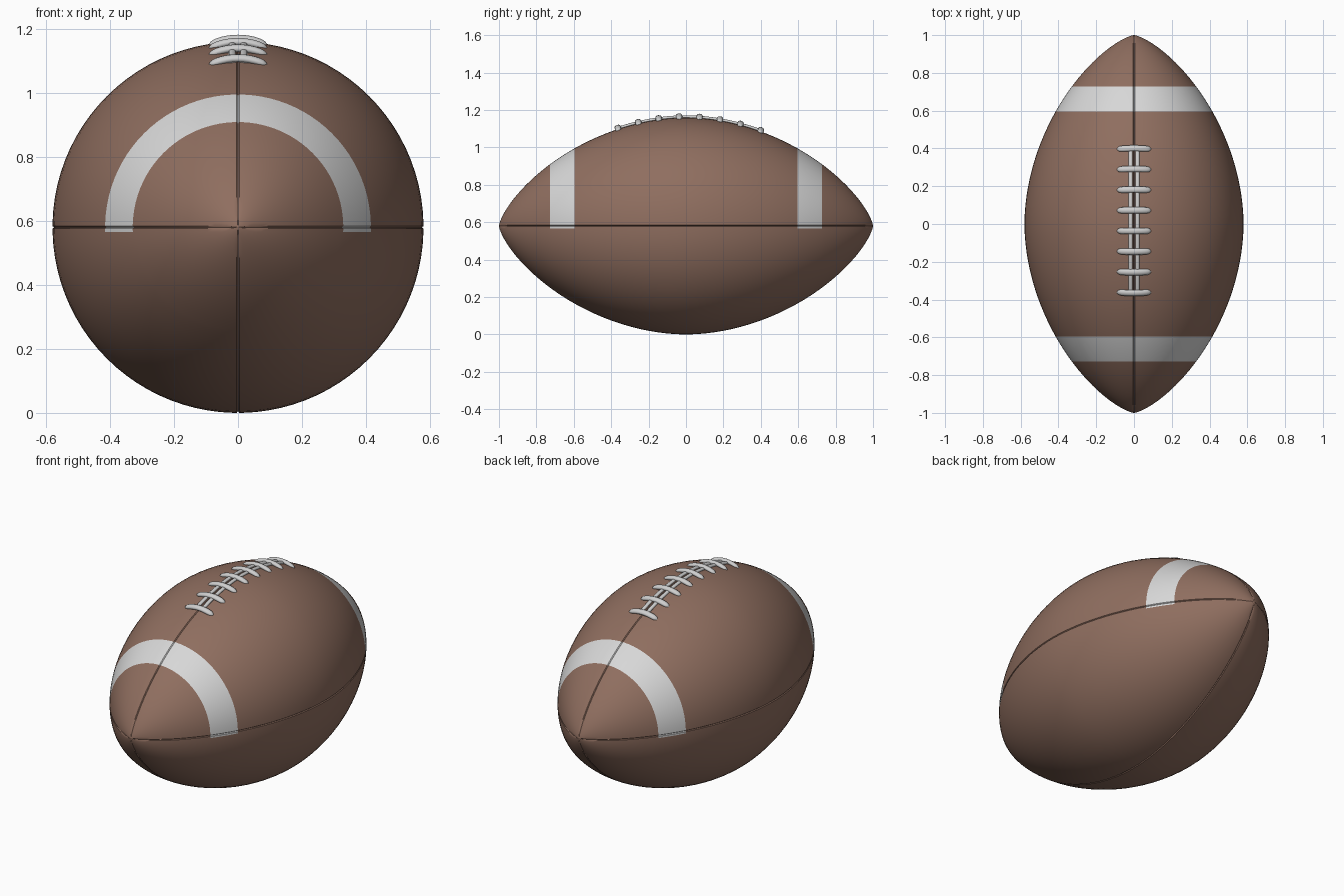
import bpy, bmesh, math
from mathutils import Vector

if "Cube" in bpy.data.objects:
    bpy.data.objects.remove(bpy.data.objects["Cube"])

CZ = 0.58          # height of the long axis
R = 0.58           # greatest radius
STRIPE = (0.595, 0.728)


def material(name, rgb):
    m = bpy.data.materials.new(name)
    m.diffuse_color = (*rgb, 1)
    m.use_nodes = True
    m.node_tree.nodes["Principled BSDF"].inputs["Base Color"].default_value = m.diffuse_color
    return m


leather = material("brown leather", (0.275, 0.156, 0.115))
paint = material("white paint", (0.68, 0.68, 0.68))
lacing = material("pale lacing", (0.62, 0.62, 0.62))


def radius(y):
    return R * max(0.0, 1 - abs(y) ** 1.9) ** 0.715


def surface(x, y):
    """Point and outward normal on the upper side of the ball."""
    r = radius(y)
    z = math.sqrt(r * r - x * x)
    slope = (radius(y + 0.01) - radius(y - 0.01)) / 0.02
    return Vector((x, y, CZ + z)), Vector((x / r, -slope, z / r)).normalized()


def finish(bm, name, mats, angle):
    bmesh.ops.recalc_face_normals(bm, faces=bm.faces)
    me = bpy.data.meshes.new(name)
    bm.to_mesh(me)
    bm.free()
    for m in mats:
        me.materials.append(m)
    for p in me.polygons:
        p.use_smooth = True
    me.set_sharp_from_angle(angle=math.radians(angle))
    ob = bpy.data.objects.new(name, me)
    bpy.context.collection.objects.link(ob)
    return ob


def ring_points(y):
    """One cross-section, with a narrow groove at each of the four seams."""
    r = radius(y)
    wide, narrow = min(0.014 / r, 0.3), min(0.004 / r, 0.1)
    depth = min(0.005, r * 0.3)
    pts = []
    for k in range(4):
        base = k * math.pi / 2
        cols = [(-wide, r), (-narrow, r), (0, r - depth), (narrow, r)]
        span = math.pi / 2 - 2 * wide
        cols += [(wide + span * i / 22, r) for i in range(22)]
        pts += [(q * math.cos(base + a), y, CZ + q * math.sin(base + a)) for a, q in cols]
    return pts


def bridge(bm, a, b):
    n = len(a)
    for i in range(n):
        bm.faces.new((a[i], a[(i + 1) % n], b[(i + 1) % n], b[i]))


# Ball: stacked rings closed at two tips, stripes painted on the upper half
ys = [math.sin(math.pi / 2 * i / 32) for i in range(-31, 32)]
edges = [s * e for s in (-1, 1) for e in STRIPE]
ys = sorted([y for y in ys if all(abs(y - e) > 0.008 for e in edges)] + edges)
bm = bmesh.new()
rings = [[bm.verts.new(p) for p in ring_points(y)] for y in ys]
for a, b in zip(rings, rings[1:]):
    bridge(bm, a, b)
for ring, y in ((rings[0], -1), (rings[-1], 1)):
    tip = bm.verts.new((0, y, CZ))
    for i in range(len(ring)):
        bm.faces.new((ring[i], ring[(i + 1) % len(ring)], tip))
for f in bm.faces:
    c = f.calc_center_median()
    if STRIPE[0] < abs(c.y) < STRIPE[1] and c.z > CZ - 0.0135:
        f.material_index = 1
finish(bm, "ball", [leather, paint], 35)


def tube(name, path, half_width, half_height, sides=12):
    """Oval cord along a path of (point, normal, scale)."""
    bm = bmesh.new()
    loops = []
    for i, (p, n, s) in enumerate(path):
        t = (path[min(i + 1, len(path) - 1)][0] - path[max(i - 1, 0)][0]).normalized()
        u = t.cross(n).normalized()
        v = u.cross(t)
        loops.append([bm.verts.new(p + u * half_width * s * math.cos(a) + v * half_height * s * math.sin(a))
                      for a in (2 * math.pi * k / sides for k in range(sides))])
    for a, b in zip(loops, loops[1:]):
        bridge(bm, a, b)
    bm.faces.new(loops[0])
    bm.faces.new(loops[-1])
    finish(bm, name, [lacing], 50)


# Cross laces: eight arched cords with rounded ends
for j in range(8):
    y = -0.362 + j * 0.1085
    path = []
    for i in range(17):
        f = -math.cos(math.pi * i / 16)
        p, n = surface(0.09 * f, y)
        lift = -0.003 + 0.014 * (1 - f * f)
        path.append((p + n * lift, n, max(0.35, (1 - abs(f) ** 8) ** 0.5)))
    tube(f"cross_lace_{j + 1}", path, 0.017, 0.012)

# Long laces: two parallel cords beneath the cross laces
for side, x in (("left", -0.018), ("right", 0.018)):
    path = []
    for i in range(41):
        p, n = surface(x, -0.372 + i * 0.78 / 40)
        path.append((p + n * 0.004, n, 1))
    tube(f"long_lace_{side}", path, 0.011, 0.008)
